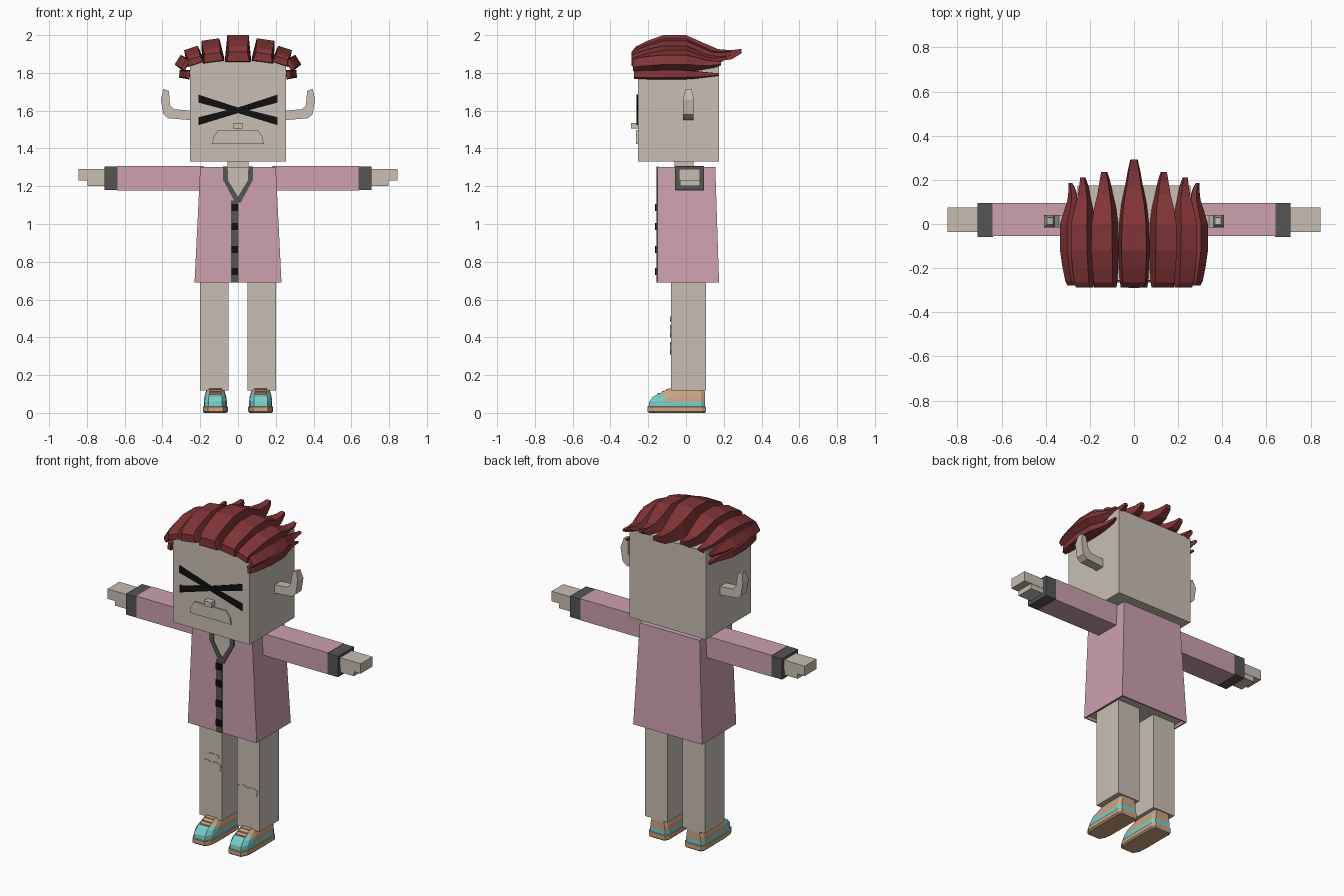
import bpy, bmesh, math

cube = bpy.data.objects.get("Cube")
if cube:
    bpy.data.objects.remove(cube, do_unlink=True)


def material(name, r, g, b):
    m = bpy.data.materials.new(name)
    m.use_nodes = True
    m.diffuse_color = (r, g, b, 1)
    m.node_tree.nodes["Principled BSDF"].inputs["Base Color"].default_value = (r, g, b, 1)
    return m


SKIN = material("skin", .578, .522, .452)
PINK = material("pink cloth", .61, .355, .43)
HAIR = material("dark red hair", .22, .035, .037)
GREY = material("charcoal trim", .09, .09, .09)
BLACK = material("black", .005, .005, .005)
TEAL = material("teal", .19, .62, .58)
TAN = material("tan", .6, .37, .22)


def loft(name, rings, *mats, rule=None):
    """Skin a list of equal-length point rings and cap both ends."""
    bm = bmesh.new()
    loops = [[bm.verts.new(p) for p in ring] for ring in rings]
    n = len(loops[0])
    for a, b in zip(loops, loops[1:]):
        for i in range(n):
            j = (i + 1) % n
            bm.faces.new((a[i], a[j], b[j], b[i]))
    bm.faces.new(loops[0][::-1])
    bm.faces.new(loops[-1])
    bmesh.ops.recalc_face_normals(bm, faces=bm.faces)
    if rule:
        for f in bm.faces:
            f.material_index = rule(f.calc_center_median(), f.normal)
    mesh = bpy.data.meshes.new(name)
    bm.to_mesh(mesh)
    bm.free()
    for m in mats:
        mesh.materials.append(m)
    ob = bpy.data.objects.new(name, mesh)
    bpy.context.scene.collection.objects.link(ob)
    return ob


def rect(x0, x1, y0, y1, z):
    return [(x0, y0, z), (x1, y0, z), (x1, y1, z), (x0, y1, z)]


def box(name, x0, x1, y0, y1, z0, z1, mat):
    return loft(name, [rect(x0, x1, y0, y1, z0), rect(x0, x1, y0, y1, z1)], mat)


def plate(name, pts, y0, y1, mat, s=1):
    """Extrude an x-z outline along y."""
    return loft(name, [[(s * x, y, z) for x, z in pts] for y in (y0, y1)], mat)


# Head, neck and face
box("head", -.255, .255, -.255, .175, 1.33, 1.86, SKIN)
box("neck", -.055, .055, -.06, .04, 1.29, 1.34, SKIN)
box("nose", -.025, .025, -.29, -.25, 1.505, 1.535, SKIN)
plate("mouth", [(-.137, 1.423), (.137, 1.423), (.13, 1.46), (.105, 1.497),
                (-.105, 1.497), (-.13, 1.46)], -.265, -.25, SKIN)
for s, side in ((1, "left"), (-1, "right")):
    plate(side + "_eye_bar", [(-.21, 1.685), (0, 1.617), (.21, 1.565), (.21, 1.523),
                              (0, 1.587), (-.21, 1.643)], -.26 - .001 * s, -.254, BLACK, s)

# Ears: hooked outline, narrower towards the tip
EAR = [(.25, 1.55), (.37, 1.56), (.395, 1.58), (.408, 1.66), (.395, 1.715),
       (.366, 1.705), (.36, 1.63), (.34, 1.608), (.25, 1.6)]
for s, side in ((1, "left"), (-1, "right")):
    loft(side + "_ear", [[(s * x, .013 + e * (.028 if z < 1.67 else .016), z) for x, z in EAR]
                         for e in (-1, 1)], SKIN)

# Hair locks: shared profile of (y, width, bottom, top), fanned across the head
LOCK = [(-.288, .88, 0, .36), (-.265, .94, -.02, .56), (-.2, 1, -.03, .78), (-.12, 1.04, -.03, .98),
        (0, 1, -.03, .98), (.09, .85, -.02, .7), (.17, .6, .02, .46), (.24, .42, .08, .42),
        (.293, .24, .3, .47)]


def lock(name, x, z, tilt, half, height, back, front=1):
    c, sn = math.cos(math.radians(tilt)), math.sin(math.radians(tilt))
    rings = []
    for y, w, lo, hi in LOCK:
        y *= back / .293 if y > 0 else front
        ring = []
        for u, v in ((-half * w, lo * height), (half * w, lo * height),
                     (half * w * .8, hi * height), (-half * w * .8, hi * height)):
            ring.append((x + u * c + v * sn, y, z - u * sn + v * c))
        rings.append(ring)
    loft(name, rings, HAIR)


lock("hair_lock_centre", 0, 1.86, 0, .068, .143, .293)
for s, side in ((1, "left"), (-1, "right")):
    for label, x, z, tilt, half, height, back, front in (
            ("inner", .13, 1.86, 8, .058, .12, .235, 1),
            ("middle", .222, 1.848, 18, .046, .09, .21, 1),
            ("outer", .268, 1.838, 58, .036, .062, .185, .97),
            ("lower", .256, 1.79, 85, .024, .056, .175, .96)):
        lock(f"hair_lock_{label}_{side}", s * x, z, s * tilt, half, height, back, front)

# Coat: tapered body with a recessed underside
loft("coat", [rect(-.215, .215, -.137, .16, .705), rect(-.222, .222, -.143, .167, .69),
              rect(-.23, .23, -.15, .175, .69), rect(-.2, .2, -.15, .155, 1.303)],
     PINK, SKIN, rule=lambda c, n: int(.7 < c.z < .71))

# Open neckline, collar and buttoned strip
plate("chest", [(-.06, 1.303), (.06, 1.303), (.055, 1.23), (0, 1.135), (-.055, 1.23)],
      -.153, -.14, SKIN)
for s, side in ((1, "left"), (-1, "right")):
    plate(side + "_collar", [(.055, 1.305), (.08, 1.305), (.08, 1.235), (.015, 1.115),
                             (-.003, 1.115), (-.003, 1.14), (.052, 1.23)], -.157, -.145, GREY, s)
plate("button_strip", [(-.037, .69), (.003, .69), (.003, 1.125), (-.037, 1.125)],
      -.156, -.145, GREY)
for i, z in enumerate((.748, .865, .987, 1.088)):
    box(f"button_{i + 1}", -.035, .001, -.163, -.15, z - .019, z + .019, BLACK)


def arm_box(name, s, x0, x1, y0, y1, z0, z1, mat):
    box(name, min(s * x0, s * x1), max(s * x0, s * x1), y0, y1, z0, z1, mat)


# Shoe: stacked outlines (z, toe y, half width, heel y), banded by height
def shoe(name, cx):
    rings = []
    for z, toe, w, heel in ((0, -.195, .058, .1), (.008, -.205, .066, .105), (.032, -.205, .066, .105),
                            (.034, -.198, .061, .1), (.06, -.195, .061, .1), (.085, -.175, .058, .1),
                            (.103, -.14, .053, .1), (.128, -.095, .046, .098)):
        rings.append([(cx + u * w, y, z) for u, y in (
            (-.6, toe), (.6, toe), (.92, toe + .035), (1, toe + .08),
            (1, heel - .02), (.8, heel), (-.8, heel), (-1, heel - .02), (-1, toe + .08),
            (-.92, toe + .035))])

    def band(c, n):
        if c.z < .034 or c.z > .12:
            return 0
        if c.y < -.125 and c.z < .1:
            return 1
        return int(c.z < .06 or .094 < c.z < .11 and c.y > -.05)
    loft(name, rings, TAN, TEAL, rule=band)


for s, side in ((1, "left"), (-1, "right")):
    # Arms
    arm_box(side + "_sleeve", s, .18, .64, -.055, .095, 1.178, 1.308, PINK)
    arm_box(side + "_cuff", s, .638, .708, -.058, .096, 1.18, 1.305, GREY)
    arm_box(side + "_hand", s, .7, .845, -.037, .075, 1.23, 1.29, SKIN)
    arm_box(side + "_fingers", s, .7, .797, -.033, .073, 1.2, 1.23, SKIN)
    # Legs and shoes
    arm_box(side + "_leg", s, .05, .2, -.08, .105, .118, .71, SKIN)
    shoe(side + "_shoe", s * .12)
    for i in range(3):
        y = -.15 + i * .023
        z = .105 + i * .011
        arm_box(f"{side}_lace_{i + 1}", s, .09, .15, y, y + .012, z - .02, z, TAN)

# Knee patches
for name, x, z, w, h in (("left_knee_patch", .122, .343, .067, .033),
                         ("right_knee_patch", -.122, .432, .067, .034),
                         ("right_small_patch", -.104, .497, .034, .014)):
    plate(name, [(x + w * u, z + h * v) for u, v in (
        (-1, .7), (-.9, -.3), (-.5, -1), (.5, -1), (.9, -.4), (1, .6), (.5, .9), (0, .7), (-.5, 1))],
        -.084, -.078, SKIN)
